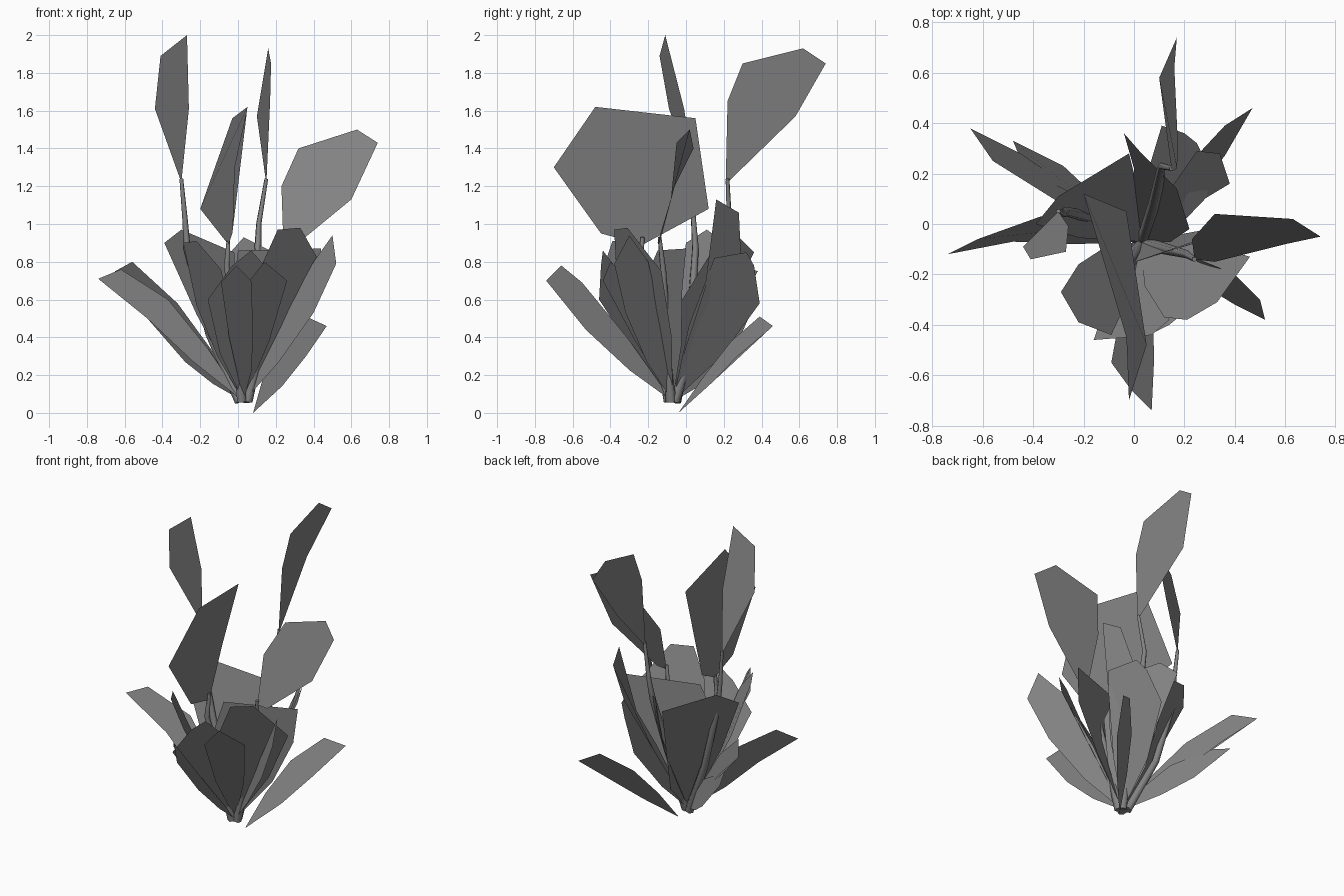
import bpy
from mathutils import Vector

FOOT = (0.03, -0.07, 0.06)

# Dark grey for the whole plant
GREY = bpy.data.materials.new("dark_grey")
GREY.diffuse_color = (0.23, 0.23, 0.23, 1)


def blade(name, outline):
    """One flat leaf from its outline."""
    me = bpy.data.meshes.new(name)
    me.from_pydata([tuple(p) for p in outline], [], [tuple(range(len(outline)))])
    me.materials.append(GREY)
    ob = bpy.data.objects.new(name, me)
    bpy.context.collection.objects.link(ob)
    return ob


def low_leaf(name, corners, foot=FOOT):
    """Leaf that widens from the shared foot to its upper corners."""
    f = Vector(foot)
    c = [Vector(p) for p in corners]
    side = (c[-1] - c[0]) * 0.1
    left = f.lerp(c[0], 0.5) - side
    right = f.lerp(c[-1], 0.5) + side
    return blade(name, [f, left, *c, right])


def stem(name, points, r0=0.028, r1=0.01):
    """Tapered stalk along a bent path."""
    cu = bpy.data.curves.new(name, 'CURVE')
    cu.dimensions = '3D'
    cu.bevel_depth = 1.0
    cu.bevel_resolution = 1
    cu.use_fill_caps = True
    cu.materials.append(GREY)
    sp = cu.splines.new('POLY')
    sp.points.add(len(points) - 1)
    for i, p in enumerate(points):
        sp.points[i].co = (*p, 1)
        sp.points[i].radius = r0 + (r1 - r0) * i / (len(points) - 1)
    ob = bpy.data.objects.new(name, cu)
    bpy.context.collection.objects.link(ob)


# Tall stems
stem("stem_left", [(0.01, -0.05, 0.06), (-0.15, 0.02, 0.42), (-0.27, 0.05, 0.87), (-0.28, 0.04, 1.02), (-0.30, 0.05, 1.24)])
stem("stem_back", [(0.04, -0.06, 0.06), (0.08, 0.08, 0.5), (0.105, 0.2, 0.87), (0.11, 0.23, 1.0), (0.15, 0.22, 1.24)])
stem("stem_front", [(0.02, -0.09, 0.06), (-0.02, -0.16, 0.45), (-0.06, -0.24, 0.78), (-0.05, -0.23, 0.93)])
stem("stem_right", [(0.05, -0.08, 0.06), (0.13, -0.1, 0.4), (0.21, -0.12, 0.75), (0.24, -0.14, 0.93)])

# Tall leaf blades
blade("tall_leaf_left", [(-0.30, 0.05, 1.22), (-0.44, -0.09, 1.61), (-0.41, -0.14, 1.89),
                         (-0.27, -0.11, 2.0), (-0.26, -0.01, 1.61)])
blade("tall_leaf_back", [(0.15, 0.21, 1.21), (0.17, 0.22, 1.65), (0.175, 0.30, 1.85),
                         (0.16, 0.62, 1.93), (0.17, 0.74, 1.85), (0.10, 0.58, 1.57)])
blade("tall_leaf_front", [(-0.05, -0.23, 0.89), (-0.20, 0.12, 1.08), (-0.03, 0.05, 1.56),
                          (0.05, -0.48, 1.62), (-0.02, -0.70, 1.30), (-0.03, -0.45, 0.95)])
blade("tall_leaf_right", [(0.24, -0.14, 0.9), (0.23, -0.06, 1.2), (0.32, 0.04, 1.4), (0.63, 0.02, 1.5),
                          (0.74, -0.05, 1.43), (0.60, -0.08, 1.13), (0.32, -0.15, 0.9)])

# Low leaves at the front
front = [
    [(-0.22, -0.16, 0.57), (-0.29, -0.27, 0.90), (-0.22, -0.39, 0.91), (-0.09, -0.44, 0.76)],
    [(-0.09, -0.55, 0.69), (-0.01, -0.66, 0.78), (0.07, -0.74, 0.70), (0.08, -0.53, 0.44)],
    [(-0.16, -0.46, 0.60), (-0.03, -0.45, 0.78), (0.07, -0.44, 0.86), (0.14, -0.38, 0.78)],
    [(0.12, -0.37, 0.77), (0.21, -0.38, 0.97), (0.33, -0.31, 0.98), (0.46, -0.13, 0.75)],
    [(0.06, -0.44, 0.70), (0.14, -0.40, 0.80), (0.26, -0.30, 0.70)],
]
# Low leaves at the sides
sides = [
    [(-0.48, -0.07, 0.5), (-0.74, -0.12, 0.71), (-0.62, -0.06, 0.76), (-0.37, 0.03, 0.6)],
    [(-0.45, 0.28, 0.56), (-0.65, 0.38, 0.75), (-0.56, 0.25, 0.80), (-0.32, 0.1, 0.58)],
    [(-0.28, 0.23, 0.27), (-0.48, 0.33, 0.5), (-0.43, 0.21, 0.53), (-0.2, 0.1, 0.38)],
    [(0.40, -0.2, 0.8), (0.50, -0.30, 0.94), (0.52, -0.38, 0.79), (0.40, -0.32, 0.53)],
    [(0.28, 0.10, 0.66), (0.38, 0.16, 1.13), (0.34, 0.28, 1.06), (0.25, 0.29, 0.85)],
    [(-0.02, -0.22, 0.70), (0.0, -0.15, 0.86), (0.44, 0.0, 0.87), (0.42, -0.02, 0.65)],
]
# Low leaves at the back
back = [
    [(-0.39, 0.0, 0.90), (-0.30, 0.11, 0.97), (-0.02, 0.28, 0.85), (0.0, 0.2, 0.5)],
    [(0.33, 0.15, 0.82), (0.25, 0.32, 0.85), (0.2, 0.36, 0.78), (0.11, 0.39, 0.58)],
    [(0.0, 0.22, 0.55), (-0.04, 0.36, 0.85), (0.03, 0.28, 0.93), (0.17, 0.14, 0.86), (0.22, -0.02, 0.6)],
]
for group, leaves in (("front", front), ("side", sides), ("back", back)):
    for i, corners in enumerate(leaves):
        low_leaf(f"low_leaf_{group}_{i + 1}", corners)

# Lowest leaf, whose foot touches the ground
low_leaf("low_leaf_ground", [(0.36, 0.27, 0.3), (0.47, 0.46, 0.46), (0.36, 0.39, 0.51), (0.22, 0.24, 0.38)],
         foot=(0.08, -0.04, 0.0))
